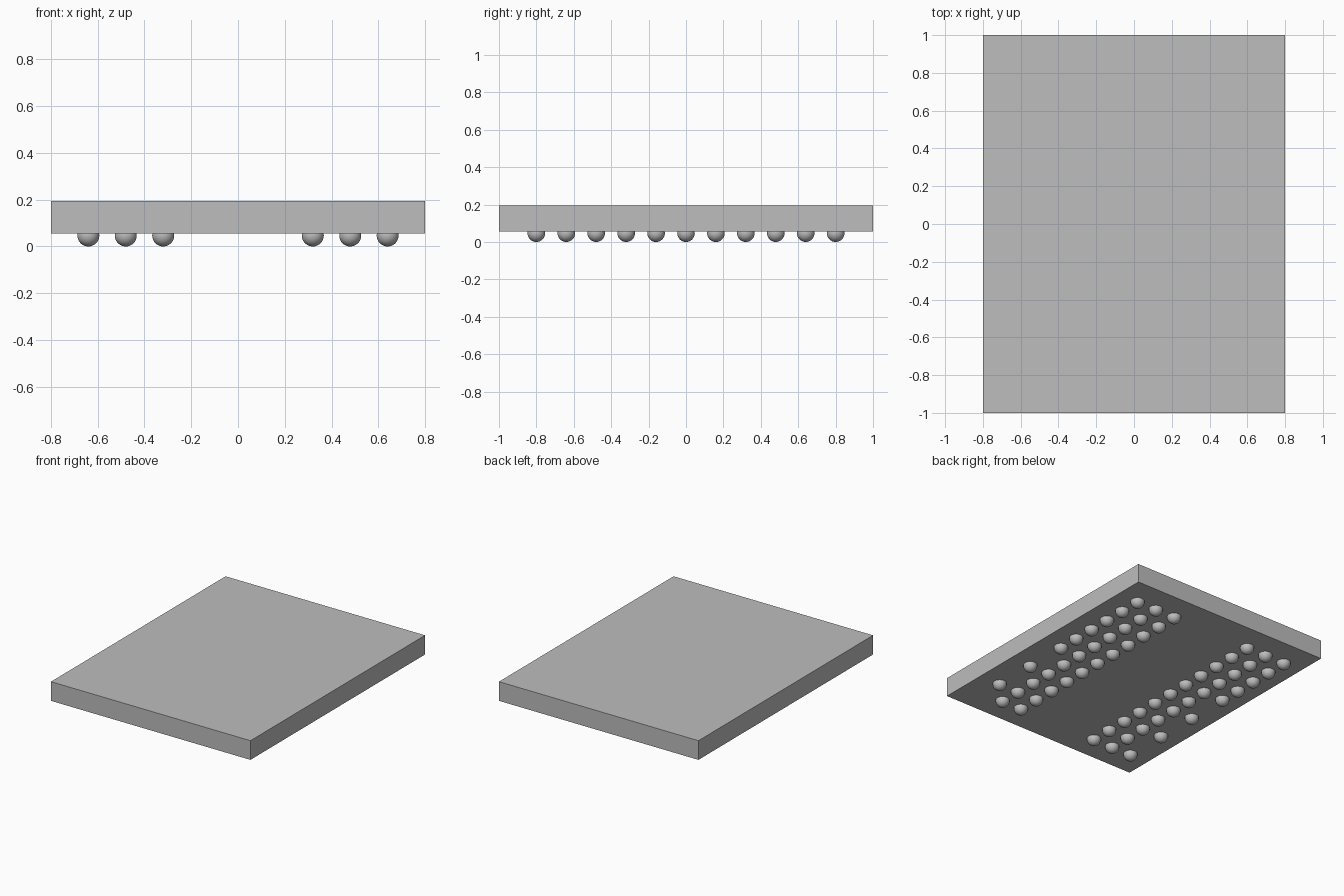
import bpy
import bmesh
from mathutils import Matrix

cube = bpy.data.objects.get("Cube")
if cube:
    bpy.data.objects.remove(cube, do_unlink=True)

WIDTH, LENGTH = 1.6, 2.0
BOTTOM, TOP = 0.055, 0.194
PITCH, RADIUS, ROWS = 0.16, 0.047, 11
GREY = (0.51, 0.51, 0.51, 1)

grey = bpy.data.materials.new("mid_grey")
grey.use_nodes = True
grey.diffuse_color = GREY
grey.node_tree.nodes["Principled BSDF"].inputs["Base Color"].default_value = GREY


def add_object(name, bm):
    mesh = bpy.data.meshes.new(name)
    bm.to_mesh(mesh)
    bm.free()
    mesh.materials.append(grey)
    obj = bpy.data.objects.new(name, mesh)
    bpy.context.collection.objects.link(obj)


# Flat rectangular package body
bm = bmesh.new()
bmesh.ops.create_cube(bm, size=1, matrix=Matrix.Translation((0, 0, (BOTTOM + TOP) / 2))
                      @ Matrix.Diagonal((WIDTH, LENGTH, TOP - BOTTOM, 1)))
add_object("package_body", bm)


def has_ball(side, column, row):
    """Inner columns are full; each outer column skips some rows, counted from the back."""
    if column < 4:
        return True
    gaps = (6, 8, 10) if side > 0 else (5, 7, 9)
    return row not in gaps


# Solder balls: three columns on each side
for side, name in ((1, "left_solder_balls"), (-1, "right_solder_balls")):
    bm = bmesh.new()
    for column in (2, 3, 4):
        for row in range(ROWS):
            if has_ball(side, column, row):
                spot = (side * column * PITCH, (ROWS // 2 - row) * PITCH, RADIUS)
                bmesh.ops.create_uvsphere(bm, u_segments=32, v_segments=16, radius=RADIUS,
                                          matrix=Matrix.Translation(spot))
    for face in bm.faces:
        face.smooth = True
    add_object(name, bm)
